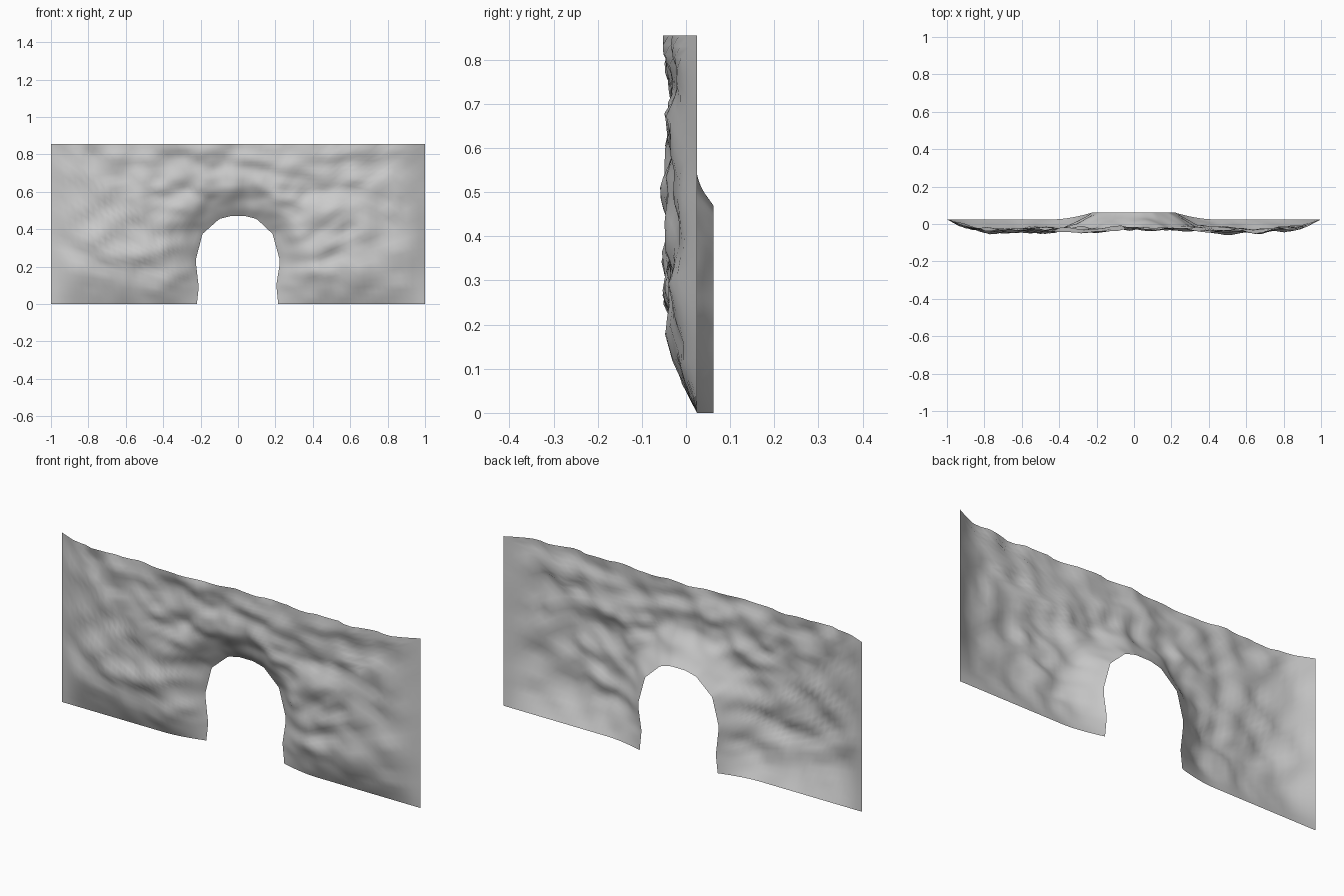
import bpy, bmesh
from mathutils import Vector, noise

if "Cube" in bpy.data.objects:
    bpy.data.objects.remove(bpy.data.objects["Cube"])

H = 0.855
RINGS = 28
SIDE, TOP = 20, 48          # outline segments per wall side / top

# Arch opening outline (x, z)
ARCH = [(-.22, 0), (-.21, .09), (-.225, .22), (-.225, .24), (-.19, .375), (-.1, .455),
        (-.04, .47), (.04, .47), (.1, .455), (.185, .375), (.222, .24), (.222, .21),
        (.205, .1), (.215, 0)]
OUTER = [(-1, 0), (-1, H), (1, H), (1, 0)]


def resample(points, n):
    """Evenly spaced points along an open polyline."""
    pts = [Vector(p) for p in points]
    lens = [(b - a).length for a, b in zip(pts, pts[1:])]
    total, out = sum(lens), []
    for k in range(n + 1):
        s, i = total * k / n, 0
        while i < len(lens) - 1 and s > lens[i]:
            s -= lens[i]
            i += 1
        out.append(pts[i].lerp(pts[i + 1], min(1, s / lens[i])))
    return out


inner = resample(ARCH, 2 * SIDE + TOP)
outer = (resample(OUTER[:2], SIDE) + resample(OUTER[1:3], TOP)[1:]
         + resample(OUTER[2:], SIDE)[1:])


def ramp(d, width):
    """0 at the border, easing to 1 at the given distance."""
    t = max(0, min(1, d / width))
    return 1 - (1 - t) ** 1.6


def depth(p):
    """Rocky relief: slopes back at sides and floor, and into the arch."""
    x, z = p
    n = noise.noise(Vector((x * 7, 3.1, z * 9)))
    n += 0.5 * noise.noise(Vector((x * 14, 7.7, z * 17)))
    rock = -0.025 - 0.010 * min(1, abs(x) / 0.6) + max(-0.025, min(0.03, 0.026 * n))
    edge = ramp(1 - abs(x), 0.22) * ramp(z, 0.2)
    y = 0.025 + (rock - 0.025) * edge
    d = min((p - q).length for q in inner)
    f = 1 - ramp(d, 0.2)
    return y + (0.062 - y) * f


# Wall sheet lofted from the arch to the outer rectangle
bm = bmesh.new()
rows = []
for r in range(RINGS + 1):
    t = (r / RINGS) ** 1.2
    row = []
    for a, b in zip(inner, outer):
        p = a.lerp(b, t)
        row.append(bm.verts.new((p.x, depth(p), p.y)))
    rows.append(row)
for lo, hi in zip(rows, rows[1:]):
    for i in range(len(lo) - 1):
        bm.faces.new((lo[i], lo[i + 1], hi[i + 1], hi[i]))
bm.normal_update()
if sum(f.normal.y for f in bm.faces) > 0:
    bmesh.ops.reverse_faces(bm, faces=bm.faces[:])
for f in bm.faces:
    f.smooth = True
mesh = bpy.data.meshes.new("rock_wall_with_arch")
bm.to_mesh(mesh)
bm.free()
wall = bpy.data.objects.new("rock_wall_with_arch", mesh)
bpy.context.collection.objects.link(wall)
